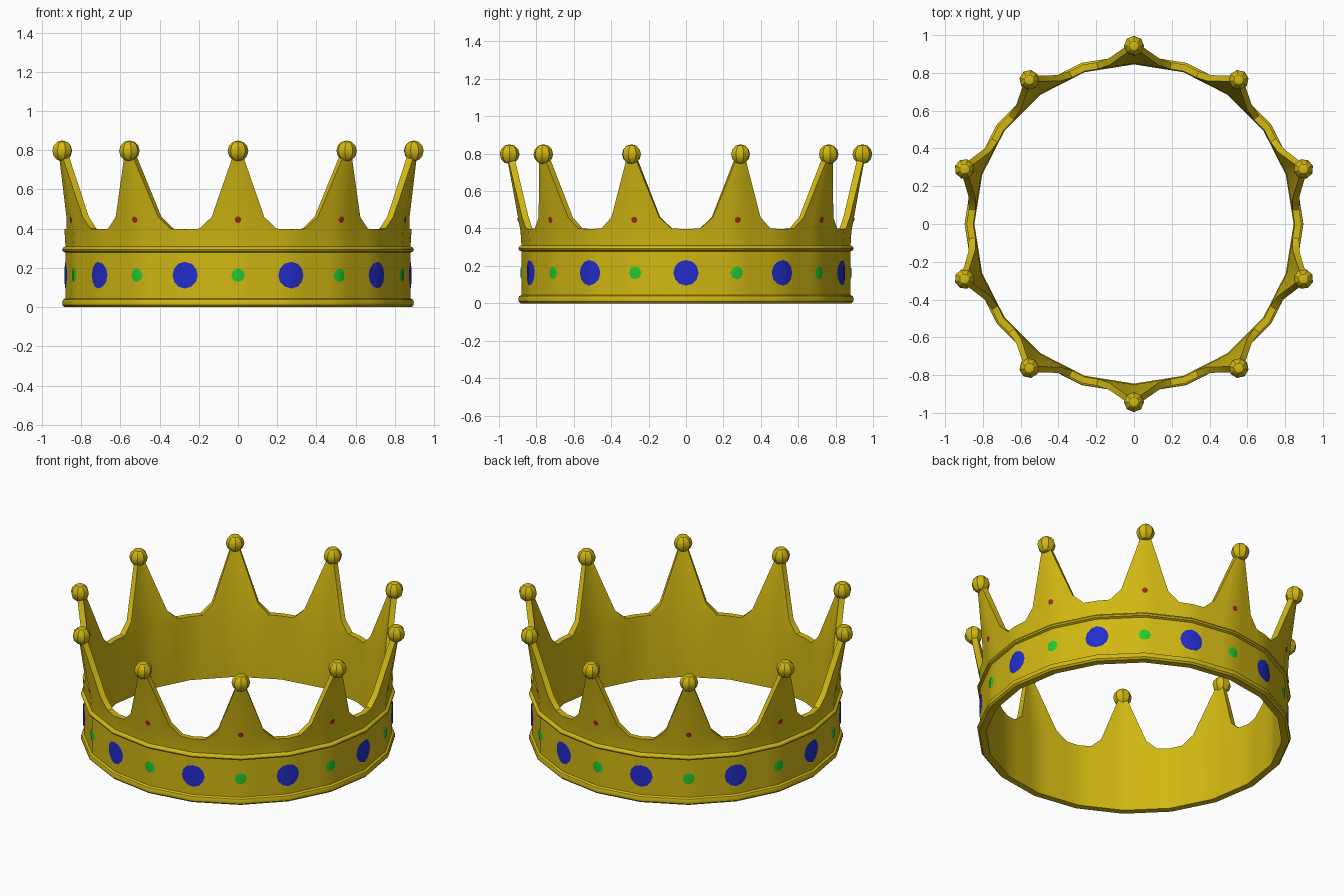
import bpy, bmesh
from math import sin, cos, radians, degrees, pi
from mathutils import Matrix

if "Cube" in bpy.data.objects:
    bpy.data.objects.remove(bpy.data.objects["Cube"])

SPIKES = 10


def material(name, rgb):
    m = bpy.data.materials.new(name)
    m.diffuse_color = (*rgb, 1)
    m.use_nodes = True
    m.node_tree.nodes["Principled BSDF"].inputs["Base Color"].default_value = m.diffuse_color
    return m


GOLD = material("gold", (0.64, 0.48, 0.006))
BLUE = material("blue", (0.017, 0.026, 0.60))
GREEN = material("green", (0.015, 0.60, 0.032))
RED = material("red", (0.38, 0.022, 0.008))


def point(deg, r, z):
    # position on a 20-sided ring; 0 degrees faces the front
    r *= cos(radians(9)) / cos(radians(deg % 18 - 9))
    a = radians(deg)
    return (r * sin(a), -r * cos(a), z)


def wall(z):
    # outer wall radius: straight band, spikes leaning outwards
    return 0.88 if z < 0.31 else 0.88 + 0.005 * (z - 0.31) / 0.08 if z < 0.39 else 0.885 + 0.07 * (z - 0.39) / 0.38


def finish(bm, name, mat):
    me = bpy.data.meshes.new(name)
    bm.to_mesh(me)
    bm.free()
    me.materials.append(mat)
    ob = bpy.data.objects.new(name, me)
    bpy.context.collection.objects.link(ob)
    bpy.ops.object.select_all(action='DESELECT')
    ob.select_set(True)
    bpy.context.view_layer.objects.active = ob
    bpy.ops.object.shade_smooth_by_angle(angle=radians(30))
    return ob


# Crown body: band with two rounded rims, topped by the spikes
rim_profile = [(0.845, 0), (0.885, 0), (0.895, 0.01), (0.897, 0.025), (0.892, 0.038), (0.88, 0.045),
               (0.88, 0.278), (0.893, 0.284), (0.897, 0.293), (0.893, 0.302), (0.88, 0.31)]
# base angle, top angle and top height of the columns of one spike
columns = [(-13, -13, 0.40), (-8.7, -8.7, 0.46), (-4.5, -1.7, 0.765), (0, 0, 0.77),
           (4.5, 1.7, 0.765), (8.7, 8.7, 0.46), (13, 13, 0.40), (18, 18, 0.397)]
bm = bmesh.new()
loops = []
for i in range(SPIKES):
    for base, top, h in columns:
        b, t = base + 36 * i, top + 36 * i
        pts = [point(b, r, z) for r, z in rim_profile]
        pts += [point(b, wall(0.385), 0.385), point(t, wall(h), h),
                point(t, wall(h) - 0.036, h), point(b, 0.85, 0.385)]
        loops.append([bm.verts.new(p) for p in pts])
for k, a in enumerate(loops):
    b = loops[(k + 1) % len(loops)]
    for j in range(len(a)):
        n = (j + 1) % len(a)
        bm.faces.new((a[j], b[j], b[n], a[n]))
bmesh.ops.recalc_face_normals(bm, faces=bm.faces)
finish(bm, "crown_body", GOLD)

# Balls on the spike tips
bm = bmesh.new()
for i in range(SPIKES):
    m = Matrix.Translation(point(36 * i, 0.943, 0.797)) @ Matrix.Rotation(radians(36 * i), 4, 'Z')
    bmesh.ops.create_uvsphere(bm, u_segments=8, v_segments=6, radius=0.053, matrix=m)
finish(bm, "tip_balls", GOLD)


def gems(name, mat, offset, z, radius, sides):
    # thin round stones that follow the wall
    bm = bmesh.new()
    for i in range(SPIKES):
        mid = 36 * i + offset

        def place(u, v, lift):
            return bm.verts.new(point(mid + degrees(u / 0.88), wall(z + v) + lift, z + v))
        centre = place(0, 0, 0.005)
        ring = [place(radius * cos(2 * pi * k / sides), radius * sin(2 * pi * k / sides), 0.003)
                for k in range(sides)]
        for k in range(sides):
            bm.faces.new((centre, ring[k], ring[(k + 1) % sides]))
    finish(bm, name, mat)


gems("large_band_gems", BLUE, 18, 0.163, 0.068, 12)
gems("small_band_gems", GREEN, 0, 0.163, 0.035, 8)
gems("spike_gems", RED, 0, 0.446, 0.017, 8)
